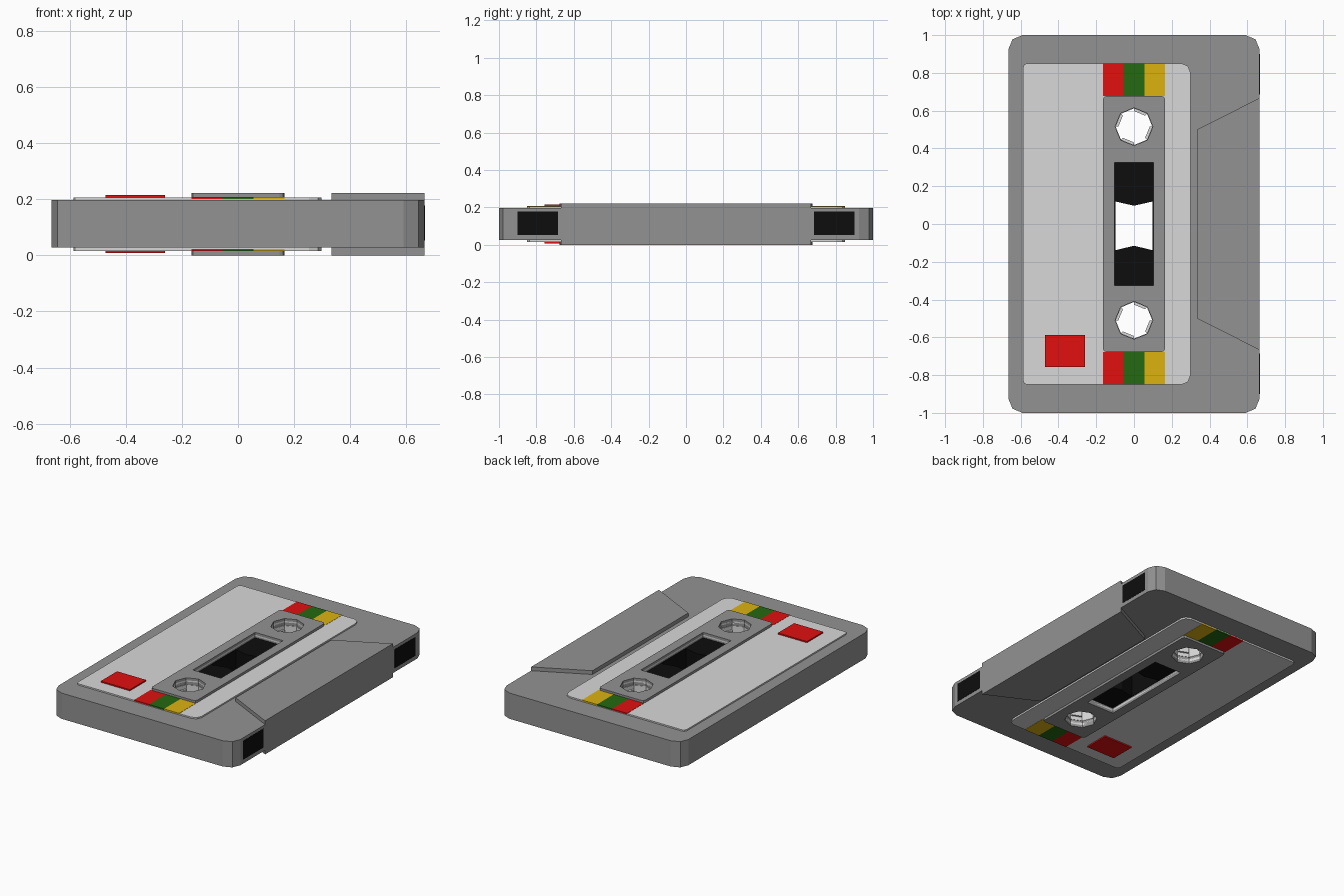
import bpy, bmesh, math

if "Cube" in bpy.data.objects:
    bpy.data.objects.remove(bpy.data.objects["Cube"])

H = 0.222  # full thickness


def material(name, rgb):
    m = bpy.data.materials.new(name)
    m.diffuse_color = (*rgb, 1)
    m.use_nodes = True
    m.node_tree.nodes["Principled BSDF"].inputs["Base Color"].default_value = m.diffuse_color
    return m


GREY = material("shell grey", (0.29, 0.29, 0.29))
LIGHT = material("label light grey", (0.69, 0.69, 0.69))
BLACK = material("tape black", (0.004, 0.004, 0.004))
RED = material("red", (0.75, 0.005, 0.005))
GREEN = material("green", (0.018, 0.14, 0.006))
YELLOW = material("yellow", (0.72, 0.45, 0.005))


def prism(name, pts, z0, z1, mat):
    bm = bmesh.new()
    face = bm.faces.new([bm.verts.new((x, y, z0)) for x, y in pts])
    ext = bmesh.ops.extrude_face_region(bm, geom=[face])
    for v in ext["geom"]:
        if isinstance(v, bmesh.types.BMVert):
            v.co.z = z1
    bmesh.ops.recalc_face_normals(bm, faces=bm.faces)
    me = bpy.data.meshes.new(name)
    bm.to_mesh(me)
    bm.free()
    me.materials.append(mat)
    ob = bpy.data.objects.new(name, me)
    bpy.context.collection.objects.link(ob)
    return ob


def rect(x0, x1, y0, y1):
    return [(x0, y0), (x1, y0), (x1, y1), (x0, y1)]


def round_rect(x0, x1, y0, y1, r_left, r_right, seg=2):
    pts = []
    for cx, cy, r, a0 in ((x0, y0, r_left, 180), (x1, y0, r_right, 270),
                          (x1, y1, r_right, 0), (x0, y1, r_left, 90)):
        ox = cx + r if cx == x0 else cx - r
        oy = cy + r if cy == y0 else cy - r
        for i in range(seg + 1):
            a = math.radians(a0 + 90 * i / seg)
            pts.append((ox + r * math.cos(a), oy + r * math.sin(a)))
    return pts


def octagon(cy, r):
    return [(r * math.cos(i * math.pi / 4), cy + r * math.sin(i * math.pi / 4)) for i in range(8)]


def both_sides(name, pts, z0, z1, mat):
    return [prism(name + "_top", pts, z0, z1, mat),
            prism(name + "_bottom", pts, H - z1, H - z0, mat)]


# Shell, labels and centre panels
body = prism("shell", round_rect(-0.665, 0.665, -1, 1, 0.075, 0.075), 0.027, 0.197, GREY)
labels = both_sides("label", round_rect(-0.587, 0.298, -0.85, 0.85, 0.02, 0.045), 0.19, 0.206, LIGHT)
panels = both_sides("centre_panel", round_rect(-0.165, 0.165, -0.677, 0.677, 0.018, 0.018), 0.19, H, GREY)

# Thick head section on the right edge
prism("head_block", [(0.333, -0.5), (0.665, -0.667), (0.665, 0.667), (0.333, 0.5)], 0, H, GREY)

# Cut window and reel holes through everything
HOLES = (0.515, -0.51)
cutters = [prism("window_cutter", rect(-0.102, 0.102, -0.325, 0.325), -0.1, 0.4, GREY)]
cutters += [prism("reel_cutter", octagon(y, 0.1), -0.1, 0.4, GREY) for y in HOLES]
targets = [body] + labels + panels
for ob in targets:
    for c in cutters:
        mod = ob.modifiers.new("hole", 'BOOLEAN')
        mod.operation = 'DIFFERENCE'
        mod.solver = 'EXACT'
        mod.object = c
deps = bpy.context.evaluated_depsgraph_get()
meshes = [bpy.data.meshes.new_from_object(o.evaluated_get(deps)) for o in targets]
for ob, me in zip(targets, meshes):
    ob.modifiers.clear()
    ob.data = me
for c in cutters:
    bpy.data.objects.remove(c)

# Wound tape seen in the window, with dark side linings
prism("tape_upper", [(-0.102, 0.325), (-0.102, 0.12), (0, 0.097), (0.102, 0.12), (0.102, 0.325)],
      0.035, 0.187, BLACK)
prism("tape_lower", [(-0.102, -0.325), (0.102, -0.325), (0.102, -0.14), (0, -0.115), (-0.102, -0.14)],
      0.035, 0.187, BLACK)
for n, s in (("left", -1), ("right", 1)):
    prism("window_lining_" + n, rect(*sorted((s * 0.099, s * 0.103)), -0.325, 0.325), 0.035, 0.187, BLACK)

# Reel hubs: light wall strips and small teeth inside each hole
for k, y in enumerate(HOLES):
    outer, inner = octagon(y, 0.1), octagon(y, 0.097)
    for i in range(8):
        j = (i + 1) % 8
        prism(f"hub_wall_{k}_{i}", [outer[i], outer[j], inner[j], inner[i]], 0.045, 0.177, LIGHT)
        if i % 2 == 1:
            tooth = octagon(y, 0.083)
            prism(f"hub_tooth_{k}_{i}", [outer[i], outer[j], tooth[j], tooth[i]], 0.07, 0.152, LIGHT)

# Colour stripes at both ends of the labels
for end, (y0, y1) in (("back", (0.677, 0.8505)), ("front", (-0.8505, -0.677))):
    for i, (n, m) in enumerate((("red", RED), ("green", GREEN), ("yellow", YELLOW))):
        x = -0.165 + 0.11 * i
        both_sides(f"{n}_stripe_{end}", rect(x, x + 0.11, y0, y1), 0.2, 0.2075, m)

# Red square stickers
both_sides("red_square", rect(-0.472, -0.26, -0.757, -0.588), 0.205, 0.2145, RED)

# Dark openings on the right edge
for n, s in (("front", -1), ("back", 1)):
    prism("edge_opening_" + n, rect(0.66, 0.6665, *sorted((s * 0.685, s * 0.9))), 0.053, 0.177, BLACK)
